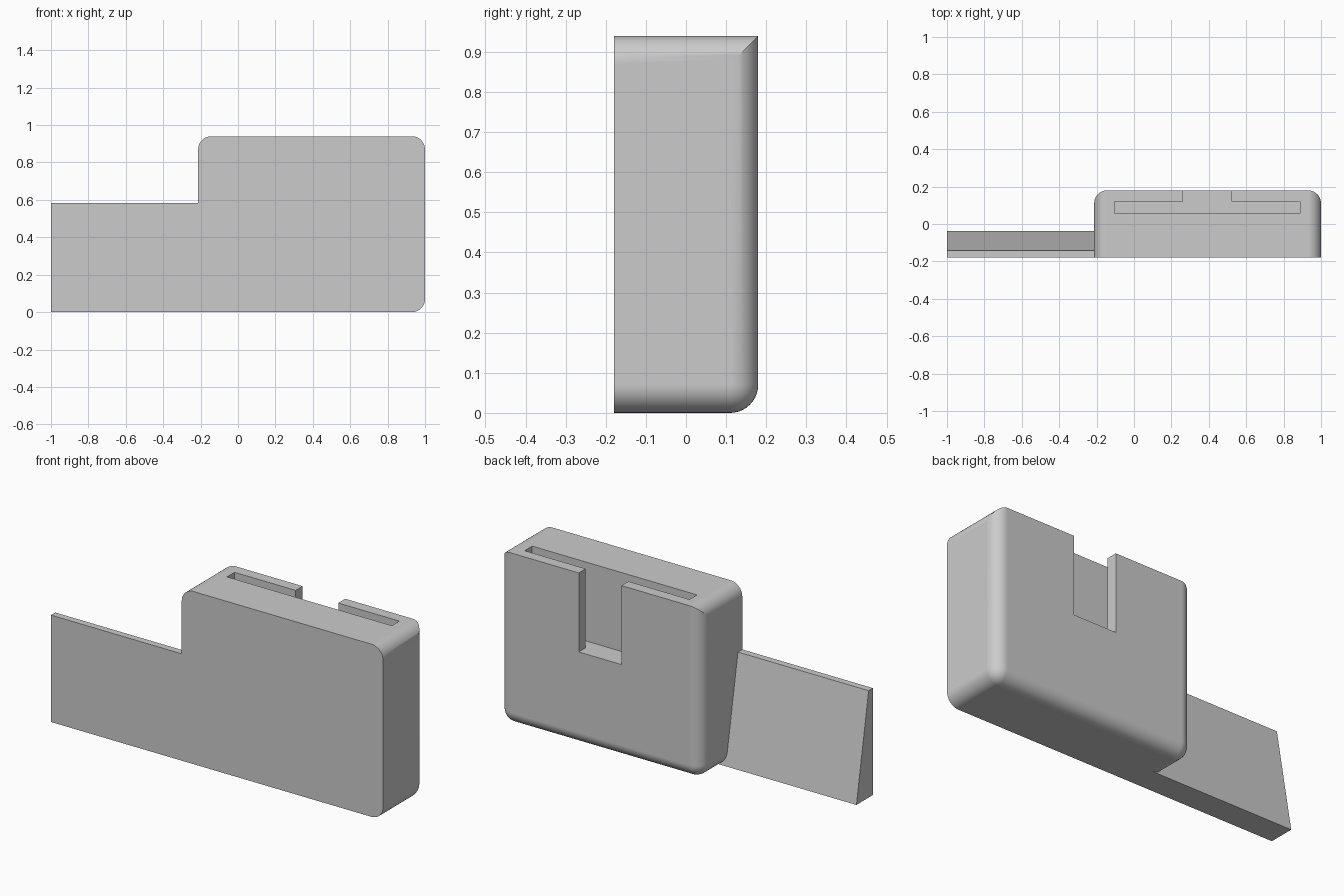
import bpy
import bmesh
import math
from mathutils import Vector

cube = bpy.data.objects.get("Cube")
if cube:
    bpy.data.objects.remove(cube, do_unlink=True)

FRONT, BACK, HEIGHT = -0.18, 0.18, 0.94
LEFT, RIGHT = 1.0, -0.213
RADIUS = 0.07

grey = bpy.data.materials.new("plain grey")
grey.use_nodes = True
grey.diffuse_color = (0.6, 0.6, 0.6, 1)
grey.node_tree.nodes["Principled BSDF"].inputs["Base Color"].default_value = (0.6, 0.6, 0.6, 1)


def prism(name, profile, direction, round_edge=None):
    """Extrude a closed profile, optionally rounding the edges picked by a rule."""
    bm = bmesh.new()
    face = bm.faces.new([bm.verts.new(p) for p in profile])
    ext = bmesh.ops.extrude_face_region(bm, geom=[face], use_keep_orig=True)
    moved = [v for v in ext["geom"] if isinstance(v, bmesh.types.BMVert)]
    bmesh.ops.translate(bm, verts=moved, vec=Vector(direction))
    bmesh.ops.recalc_face_normals(bm, faces=bm.faces[:])
    if round_edge:
        edges = [e for e in bm.edges if round_edge(e)]
        bmesh.ops.bevel(bm, geom=edges, offset=RADIUS, offset_type="OFFSET",
                        segments=10, profile=0.5, affect="EDGES")
    mesh = bpy.data.meshes.new(name)
    bm.to_mesh(mesh)
    bm.free()
    mesh.materials.append(grey)
    obj = bpy.data.objects.new(name, mesh)
    bpy.context.collection.objects.link(obj)
    return obj


def combine(target, other, operation):
    """Apply a boolean and remove the helper."""
    mod = target.modifiers.new(operation.title(), "BOOLEAN")
    mod.operation, mod.object, mod.solver = operation, other, "EXACT"
    bpy.context.view_layer.objects.active = target
    bpy.ops.object.modifier_apply(modifier=mod.name)
    bpy.data.objects.remove(other, do_unlink=True)


def is_rounded(edge):
    """Depth edges and the back rim, except along the top."""
    a, b = (v.co for v in edge.verts)
    along_depth = abs(a.y - b.y) > 0.1
    back_rim = min(a.y, b.y) > 0 and min(a.z, b.z) < 0.1
    return along_depth or back_rim


# Holder body with flat front and rounded back
outline = [(RIGHT, FRONT, 0), (LEFT, FRONT, 0),
           (LEFT, FRONT, HEIGHT), (RIGHT, FRONT, HEIGHT)]
body = prism("holder_body", outline, (0, BACK - FRONT, 0), is_rounded)

# Wedge-shaped side tab, running into the body
wedge = [(-1, FRONT, 0), (-1, -0.038, 0), (-1, -0.143, 0.582), (-1, FRONT, 0.582)]
tab = prism("side_tab", wedge, (0.9, 0, 0))
combine(body, tab, "UNION")

# Card slot open at the top, with a finger notch through the back
floor = 0.51
slot = [(-0.105, 0.055), (0.888, 0.055), (0.888, 0.12), (0.52, 0.12),
        (0.52, 0.3), (0.263, 0.3), (0.263, 0.12), (-0.105, 0.12)]
cutter = prism("slot_cutter", [(x, y, floor) for x, y in slot], (0, 0, 0.6))
cutter.hide_render = True
combine(body, cutter, "DIFFERENCE")

# Smooth roundings, crisp corners, flat faces
bpy.ops.object.select_all(action="DESELECT")
body.select_set(True)
bpy.context.view_layer.objects.active = body
bpy.ops.object.shade_smooth_by_angle(angle=math.radians(30))
normals = body.modifiers.new("Flat Faces", "WEIGHTED_NORMAL")
normals.keep_sharp = True
